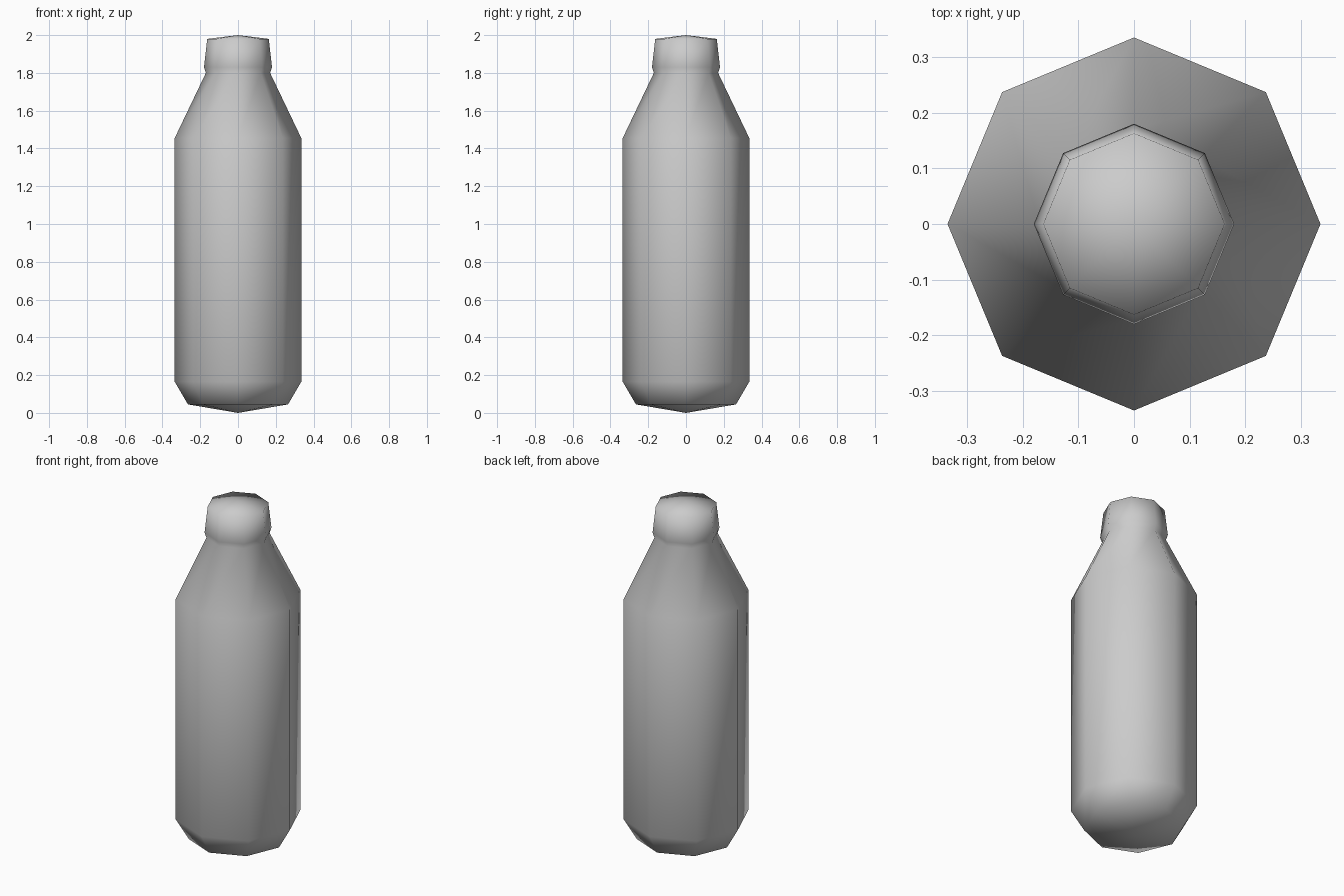
import bpy
import bmesh
from math import tau
from mathutils import Vector

cube = bpy.data.objects.get("Cube")
if cube:
    bpy.data.objects.remove(cube, do_unlink=True)

SIDES = 8

# Single light grey material
grey = bpy.data.materials.new("light_grey")
grey.use_nodes = True
colour = (0.6, 0.6, 0.6, 1)
grey.diffuse_color = colour
grey.node_tree.nodes["Principled BSDF"].inputs["Base Color"].default_value = colour


def lathe(name, profile):
    """Spin a (radius, height) profile around z into a smooth closed shell."""
    bm = bmesh.new()
    verts = [bm.verts.new((r, 0, z)) for r, z in profile]
    edges = [bm.edges.new(pair) for pair in zip(verts, verts[1:])]
    bmesh.ops.spin(bm, geom=verts + edges, cent=Vector(), axis=(0, 0, 1),
                   angle=tau, steps=SIDES, use_merge=True)
    bmesh.ops.remove_doubles(bm, verts=bm.verts[:], dist=0.0005)
    bmesh.ops.recalc_face_normals(bm, faces=bm.faces[:])
    for face in bm.faces:
        face.smooth = True
    mesh = bpy.data.meshes.new(name)
    bm.to_mesh(mesh)
    bm.free()
    mesh.materials.append(grey)
    obj = bpy.data.objects.new(name, mesh)
    bpy.context.collection.objects.link(obj)
    return obj


# Bottle: pointed base, chamfer, straight wall, sloping shoulder, flared cap
base = [(0, 0), (0.265, 0.045), (0.335, 0.165)]
shoulder = [(0.335, 1.455), (0.17, 1.8)]
cap = [(0.18, 1.83), (0.163, 1.98), (0, 2)]
lathe("bottle", base + shoulder + cap)
